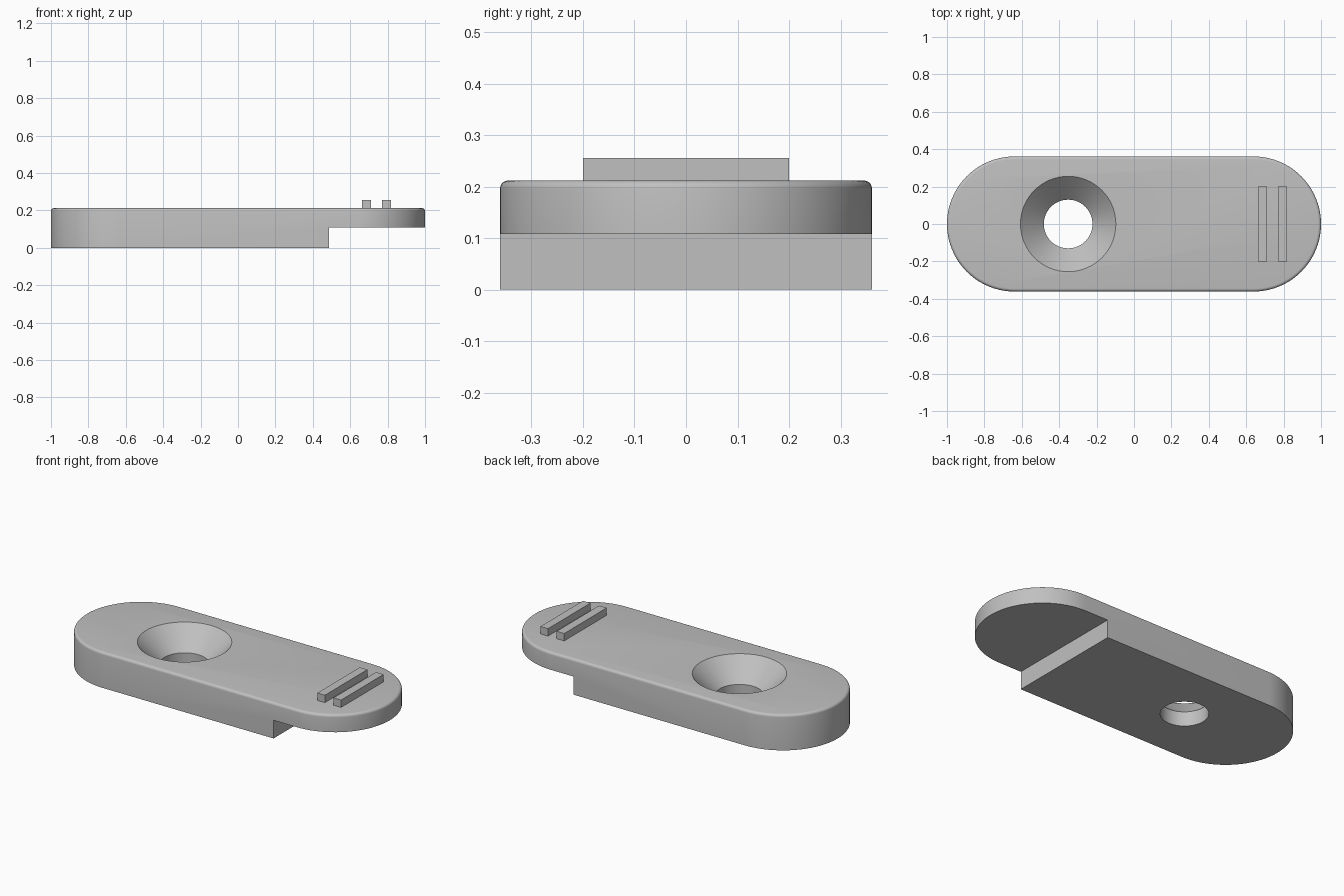
import bpy, bmesh, math

if "Cube" in bpy.data.objects:
    bpy.data.objects.remove(bpy.data.objects["Cube"])

L, R, TOP, STEP = 1.0, 0.361, 0.212, 0.108      # half length, end radius, heights
HOLE_X, HOLE_R, SINK_R, SINK_Z = -0.352, 0.13, 0.255, 0.087

grey = bpy.data.materials.new("light grey")
grey.diffuse_color = (0.53, 0.53, 0.53, 1)
grey.use_nodes = True
grey.node_tree.nodes["Principled BSDF"].inputs["Base Color"].default_value = grey.diffuse_color


def make(name, bm):
    bmesh.ops.recalc_face_normals(bm, faces=bm.faces)
    me = bpy.data.meshes.new(name)
    bm.to_mesh(me)
    bm.free()
    me.materials.append(grey)
    ob = bpy.data.objects.new(name, me)
    bpy.context.collection.objects.link(ob)
    return ob


def box(name, x0, x1, y0, y1, z0, z1):
    bm = bmesh.new()
    bmesh.ops.create_cube(bm, size=1)
    for v in bm.verts:
        v.co = ((x0 + x1) / 2 + v.co.x * (x1 - x0),
                (y0 + y1) / 2 + v.co.y * (y1 - y0),
                (z0 + z1) / 2 + v.co.z * (z1 - z0))
    return make(name, bm)


# Plate: stadium outline extruded upward, with a rounded top rim
bm = bmesh.new()
N = 40
outline = []
for side, start in ((1, -math.pi / 2), (-1, math.pi / 2)):
    for i in range(N + 1):
        a = start + math.pi * i / N
        outline.append((side * (L - R) + R * math.cos(a), R * math.sin(a), 0))
base = bm.faces.new([bm.verts.new(p) for p in outline])
ext = bmesh.ops.extrude_face_region(bm, geom=[base])
for v in [g for g in ext["geom"] if isinstance(g, bmesh.types.BMVert)]:
    v.co.z = TOP
rim = [e for e in bm.edges if all(v.co.z > TOP - 1e-4 for v in e.verts)]
bmesh.ops.bevel(bm, geom=rim, offset=0.016, segments=5, profile=0.5, affect='EDGES')
plate = make("plate", bm)

# Countersunk hole cutter: revolved profile
bm = bmesh.new()
slope = (SINK_R - HOLE_R) / (TOP - SINK_Z)
profile = [(HOLE_R, -0.1), (HOLE_R, SINK_Z), (SINK_R + 0.1 * slope, TOP + 0.1)]
M = 64
rings = [[bm.verts.new((HOLE_X + r * math.cos(2 * math.pi * i / M),
                        r * math.sin(2 * math.pi * i / M), z)) for i in range(M)]
         for r, z in profile]
for lo, hi in zip(rings, rings[1:]):
    for i in range(M):
        j = (i + 1) % M
        bm.faces.new((lo[i], lo[j], hi[j], hi[i]))
bm.faces.new(rings[0])
bm.faces.new(rings[-1])
hole_cutter = make("hole_cutter", bm)

# Cutter for the raised underside at the right end
step_cutter = box("step_cutter", 0.487, 1.2, -0.6, 0.6, -0.2, STEP)

# Apply both cuts
bpy.context.view_layer.objects.active = plate
for cutter in (hole_cutter, step_cutter):
    mod = plate.modifiers.new("cut", 'BOOLEAN')
    mod.object = cutter
    mod.solver = 'EXACT'
    bpy.ops.object.modifier_apply(modifier=mod.name)
    bpy.data.objects.remove(cutter)
plate.select_set(True)
bpy.ops.object.shade_smooth_by_angle(angle=math.radians(30))

# Two raised grip ribs
for i, x in enumerate((0.662, 0.769)):
    box(f"grip_rib_{i + 1}", x, x + 0.05, -0.2, 0.2, TOP - 0.005, 0.256)
